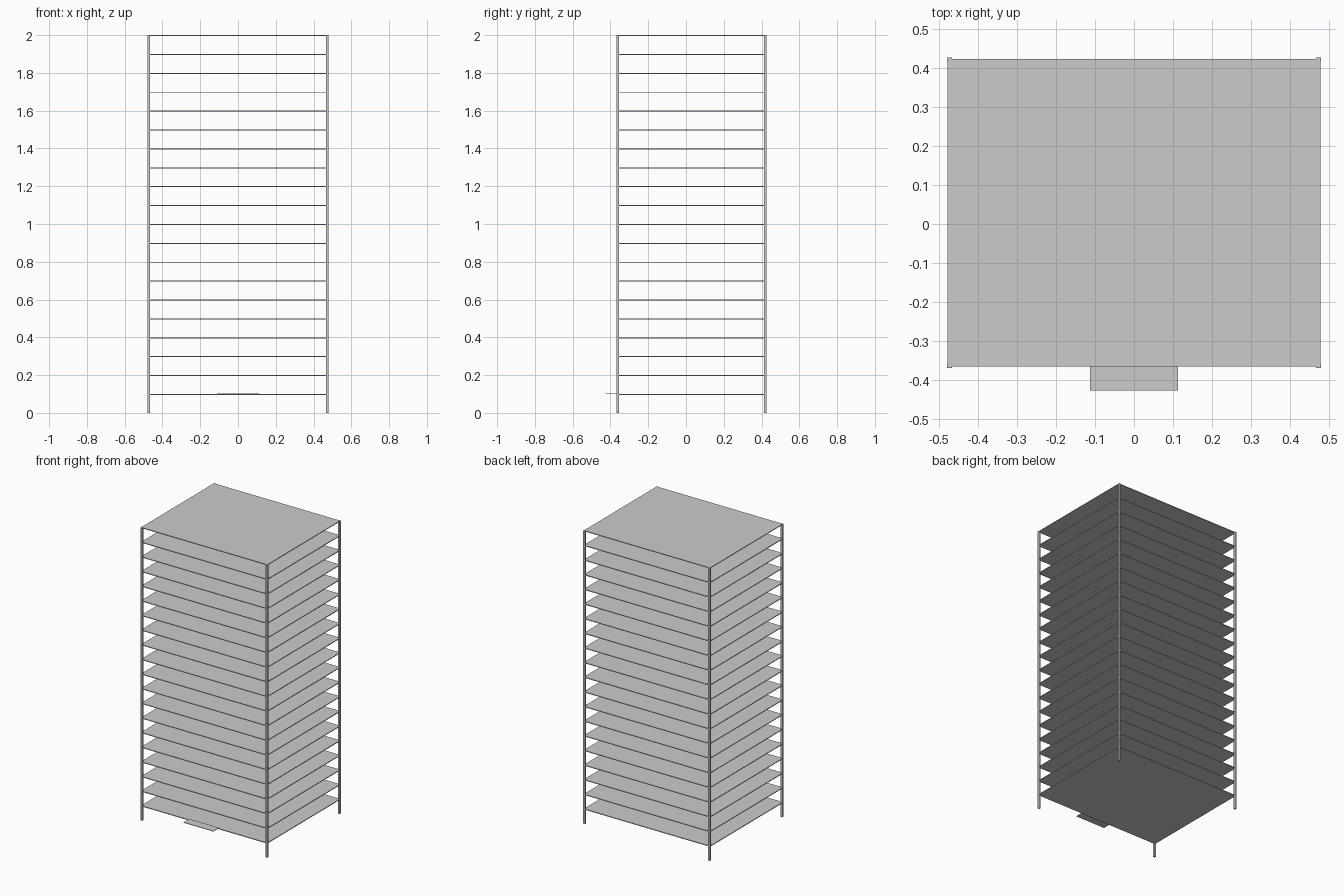
import bpy

if "Cube" in bpy.data.objects:
    bpy.data.objects.remove(bpy.data.objects["Cube"])


def box(name, x0, x1, y0, y1, z0, z1):
    bpy.ops.mesh.primitive_cube_add(
        size=1, location=((x0 + x1) / 2, (y0 + y1) / 2, (z0 + z1) / 2))
    ob = bpy.context.object
    ob.name = name
    ob.scale = (x1 - x0, y1 - y0, z1 - z0)
    bpy.ops.object.transform_apply(location=False, rotation=False, scale=True)
    return ob


FLOORS = 20
STEP = 0.1
HALF_X = 0.478
FRONT, BACK = -0.368, 0.426
POST = 0.012

# floor slabs, the last one being the roof
for i in range(1, FLOORS + 1):
    z = i * STEP
    name = "roof_slab" if i == FLOORS else f"floor_slab_{i}"
    box(name, -HALF_X + 0.001, HALF_X - 0.001, FRONT + 0.003, BACK - 0.004, z - 0.005, z)

# corner columns, full height
for side, x in (("left", -HALF_X), ("right", HALF_X - POST)):
    for end, y in (("front", FRONT), ("back", BACK - POST)):
        box(f"{end}_{side}_column", x, x + POST, y, y + POST, 0, FLOORS * STEP)

# thin entrance canopy at the front
box("entrance_canopy", -0.112, 0.112, -0.426, FRONT + 0.003, 0.103, 0.106)
